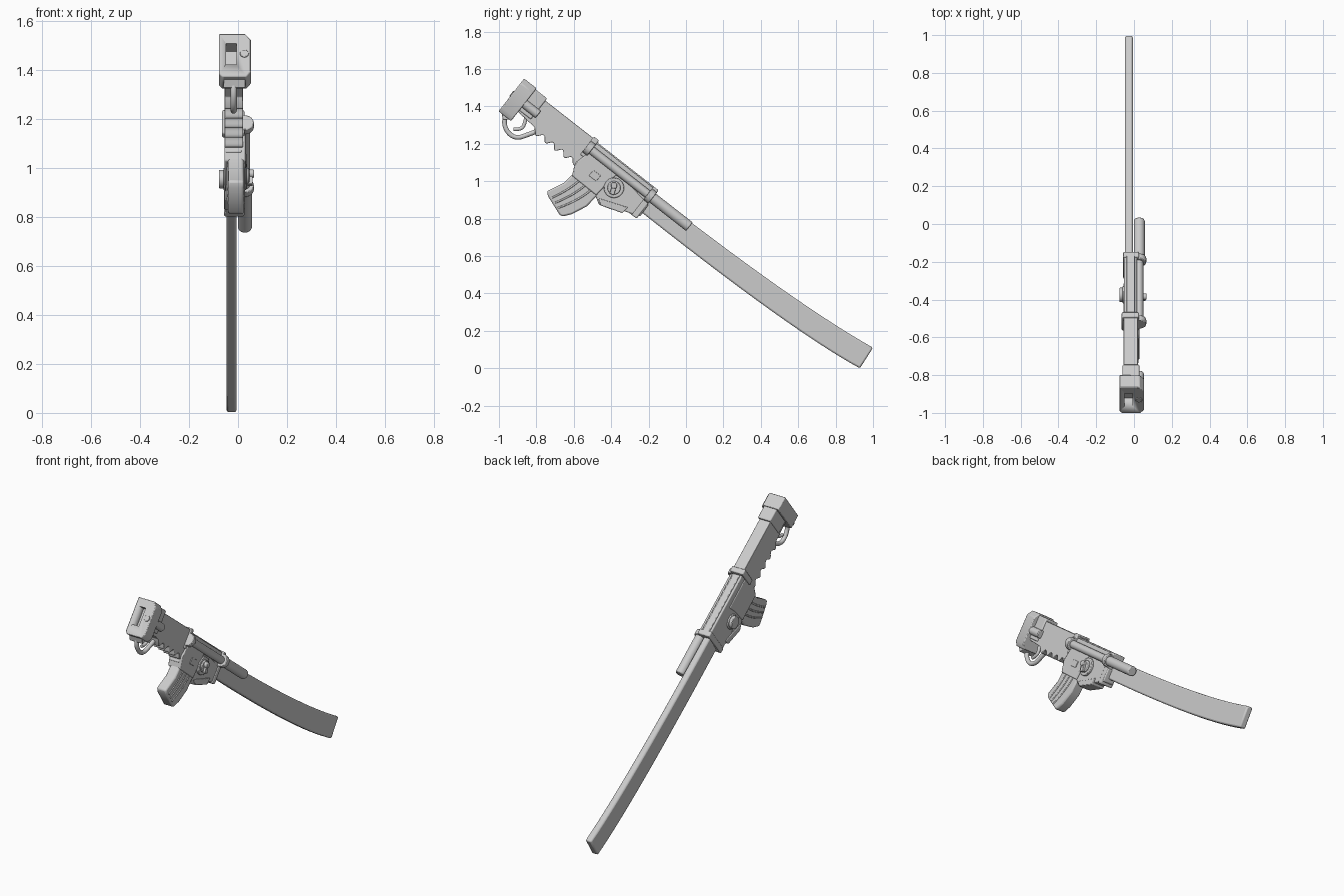
import bpy, bmesh, math
from mathutils import Vector

cube = bpy.data.objects.get("Cube")
if cube:
    bpy.data.objects.remove(cube, do_unlink=True)

GREY = (0.6, 0.6, 0.6, 1)
grey = bpy.data.materials.new("light grey")
grey.use_nodes = True
grey.diffuse_color = GREY
grey.node_tree.nodes["Principled BSDF"].inputs["Base Color"].default_value = GREY

# The weapon lies along a tilted axis: u runs toward the tip, v away from the magazine
TILT = math.radians(38)
C, S = math.cos(TILT), math.sin(TILT)


def uv(u, v):
    return (-0.5 + C * u + S * v, 1.2 - S * u + C * v)


def at(x, u, v):
    return Vector((x, *uv(u, v)))


def rect(u0, u1, v0, v1):
    return [uv(u0, v0), uv(u1, v0), uv(u1, v1), uv(u0, v1)]


def finish(ob, bevel=0.0):
    ob.data.materials.append(grey)
    bpy.ops.object.select_all(action='DESELECT')
    ob.select_set(True)
    bpy.context.view_layer.objects.active = ob
    if bevel:
        mod = ob.modifiers.new("soft edges", 'BEVEL')
        mod.width, mod.segments, mod.limit_method = bevel, 2, 'ANGLE'
        mod.angle_limit = math.radians(35)
    bpy.ops.object.shade_smooth_by_angle(angle=math.radians(35))
    return ob


def extrude(name, ring, direction, bevel=0.006):
    bm = bmesh.new()
    face = bm.faces.new([bm.verts.new(p) for p in ring])
    out = bmesh.ops.extrude_face_region(bm, geom=[face])
    moved = [g for g in out["geom"] if isinstance(g, bmesh.types.BMVert)]
    bmesh.ops.translate(bm, verts=moved, vec=direction)
    bmesh.ops.recalc_face_normals(bm, faces=bm.faces)
    mesh = bpy.data.meshes.new(name)
    bm.to_mesh(mesh)
    bm.free()
    ob = bpy.data.objects.new(name, mesh)
    bpy.context.collection.objects.link(ob)
    return finish(ob, bevel)


def slab(name, profile, x0, x1, bevel=0.006):
    return extrude(name, [(x0, y, z) for y, z in profile], Vector((x1 - x0, 0, 0)), bevel)


def rod(name, a, b, r, bevel=0.004, sides=28):
    bpy.ops.mesh.primitive_cylinder_add(vertices=sides, radius=r, depth=(b - a).length,
                                        location=(a + b) / 2)
    ob = bpy.context.object
    ob.name = name
    ob.rotation_euler = (b - a).to_track_quat('Z', 'Y').to_euler()
    return finish(ob, bevel)


def wire(name, points, r):
    data = bpy.data.curves.new(name, 'CURVE')
    data.dimensions, data.bevel_depth, data.bevel_resolution = '3D', r, 3
    data.use_fill_caps = True
    spline = data.splines.new('NURBS')
    spline.points.add(len(points) - 1)
    for p, co in zip(spline.points, points):
        p.co = (*co, 1)
    spline.use_endpoint_u, spline.order_u = True, 3
    ob = bpy.data.objects.new(name, data)
    bpy.context.collection.objects.link(ob)
    data.materials.append(grey)
    return ob


def arc(a, b, c, n=14):
    a, b, c = Vector(a), Vector(b), Vector(c)
    return [tuple(a * (1 - t) ** 2 + b * 2 * t * (1 - t) + c * t * t)
            for t in (i / n for i in range(n + 1))]


# Curved scabbard
top = [(-0.487, 1.18)] + arc((-0.2, 0.955), (0.59, 0.34), (1.0, 0.11))
low = [(-0.45, 1.0)] + arc((-0.22, 0.82), (0.573, 0.194), (0.93, 0.0))
slab("scabbard", top + low[::-1], -0.047, -0.006, 0.009)

# Grip with finger scallops along the lower edge
scallops = [uv(-0.27 + 0.27 * i / 48, -0.138 + 0.014 * math.cos(math.tau * 4.25 * i / 48 + 2.6))
            for i in range(49)]
slab("grip", [uv(-0.43, 0.027), uv(-0.43, -0.11), uv(-0.3, -0.12)] + scallops + [uv(0.02, 0.027)],
     -0.055, 0.02, 0.008)
slab("grip_top_step", rect(-0.43, -0.34, -0.1, 0.042), -0.06, 0.028)

# Pommel block with a slot in its end
axis = at(0, 1, 0) - at(0, 0, 0)
outline = [(-0.078, 0.05), (0.03, 0.05), (0.053, 0.02), (0.053, -0.145),
           (0.035, -0.172), (-0.065, -0.172), (-0.078, -0.155)]
pommel = extrude("pommel", [at(x, -0.503, v) for x, v in outline], axis * 0.085, 0.005)
slot = slab("slot_cutter", rect(-0.55, -0.45, -0.11, 0.0), -0.05, -0.007, 0)
slot.hide_render = True
slot.hide_viewport = True
cut = pommel.modifiers.new("slot", 'BOOLEAN')
cut.object, cut.solver = slot, 'EXACT'
slab("pommel_heel", [uv(-0.495, -0.16), uv(-0.455, -0.195), uv(-0.42, -0.16)], -0.06, 0.03, 0.003)
rod("pommel_side_pin", at(0.028, -0.43, -0.055), at(0.028, -0.325, -0.055), 0.024)
rod("pommel_end_button", at(0.026, -0.508, -0.055), at(0.026, -0.49, -0.055), 0.018, 0.002)

# Trigger and its guard
wire("trigger_guard", [at(-0.018, u, v) for u, v in (
    (-0.46, -0.16), (-0.45, -0.2), (-0.39, -0.235), (-0.335, -0.225), (-0.3, -0.17),
    (-0.27, -0.12))], 0.013)
wire("trigger", [at(-0.018, u, v) for u, v in (
    (-0.37, -0.1), (-0.345, -0.15), (-0.355, -0.18), (-0.38, -0.198))], 0.01)

# Receiver, magazine well and lower housing
slab("receiver", rect(0.0, 0.42, -0.17, 0.015), -0.052, 0.016)
slab("receiver_top_rail", rect(0.02, 0.41, 0.0, 0.022), -0.04, 0.004, 0.004)
slab("magazine_well", [(-0.59, 1.1), (-0.61, 1.03), (-0.48, 0.925), (-0.40, 1.01),
                       (-0.35, 1.05), (-0.5, 1.17)], -0.056, 0.03)
slab("lower_housing", [(-0.5, 0.96), (-0.465, 0.875), (-0.4, 0.85), (-0.33, 0.84),
                       (-0.245, 0.812), (-0.2, 0.875), (-0.3, 0.98), (-0.4, 1.05)], -0.05, 0.022)
slab("housing_lip", [(-0.47, 0.91), (-0.455, 0.87), (-0.34, 0.83), (-0.31, 0.86)], -0.055, 0.028, 0.004)
slab("well_plate", [(-0.52, 1.03), (-0.48, 1.0), (-0.455, 1.03), (-0.495, 1.06)], 0.026, 0.034, 0.002)

# Curved magazine with ribs on both sides
slab("magazine", [(-0.743, 0.947), (-0.738, 0.92), (-0.675, 0.82), (-0.66, 0.812),
                  (-0.61, 0.824), (-0.53, 0.866), (-0.455, 0.945), (-0.595, 1.05),
                  (-0.65, 0.993)], -0.041, 0.024, 0.009)
for i in range(3):
    t = 0.25 * (i + 1)
    a, b, c = [Vector(p).lerp(Vector(q), t) for p, q in (
        ((-0.73, 0.94), (-0.67, 0.83)), ((-0.65, 0.985), (-0.54, 0.87)),
        ((-0.60, 1.03), (-0.47, 0.935)))]
    for x, side in ((-0.04, "right"), (0.023, "left")):
        wire(f"magazine_rib_{side}_{i + 1}", [(x, *p) for p in (a, b, c)], 0.005)

# Side rod, its sleeve and the two clamping bands
rod("side_rod", at(0.026, -0.01, -0.03), at(0.026, 0.42, -0.03), 0.023)
rod("side_rod_sleeve", at(0.028, 0.4, -0.03), at(0.028, 0.682, -0.03), 0.029, 0.006)
slab("rod_bracket", rect(0.02, 0.4, -0.05, -0.01), -0.01, 0.022, 0.003)
for name, u, v0, v1, x0 in (("rear_band", 0.0, -0.085, 0.036, -0.065),
                            ("front_band", 0.415, -0.17, 0.022, -0.057)):
    slab(name, rect(u - 0.017, u + 0.017, v0, v1), x0, 0.026, 0.006)
    rod(name + "_ring", at(0.027, u - 0.017, -0.03), at(0.027, u + 0.017, -0.03), 0.038)

# Selector dial on one side, round knob on the other
dial = Vector((0, -0.385, 0.965))


def across(x0, x1, y=0.0, z=0.0):
    return dial + Vector((x0, y, z)), dial + Vector((x1, y, z))


rod("selector_base", *across(0.01, 0.036), 0.054)
rod("selector_dial", *across(0.03, 0.046), 0.036)
rod("selector_hub", *across(0.04, 0.066, 0, 0.012), 0.017)
slab("selector_lever", [(-0.395, 0.975), (-0.41, 0.935), (-0.385, 0.925), (-0.372, 0.97)],
     0.04, 0.06, 0.003)
rod("right_knob", *across(-0.078, -0.04, 0.01, -0.01), 0.038)
rod("right_knob_base", *across(-0.06, -0.04, 0.01, -0.01), 0.046)
